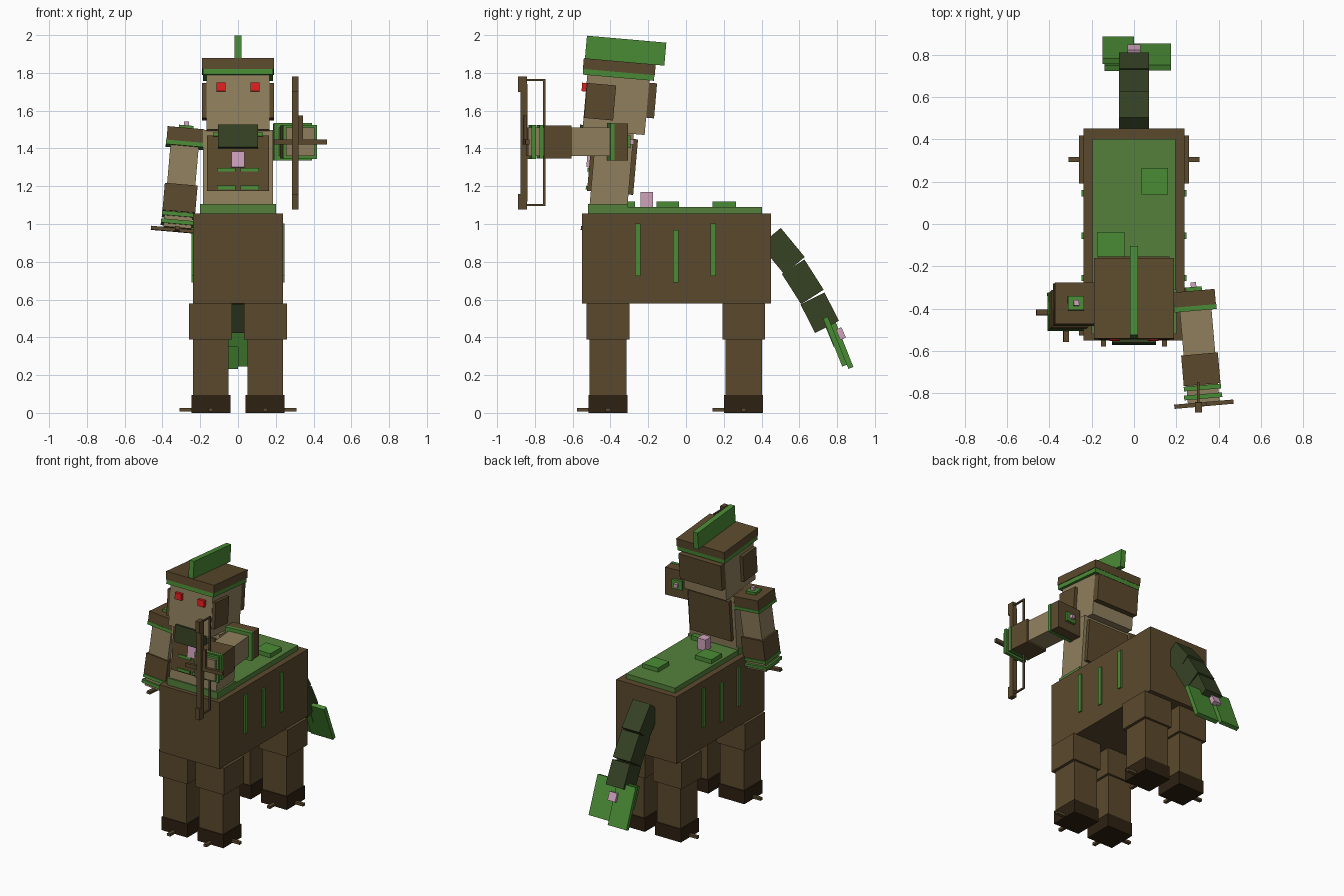
import bpy, bmesh, math
from mathutils import Matrix, Vector

if "Cube" in bpy.data.objects:
    bpy.data.objects.remove(bpy.data.objects["Cube"])


def material(name, rgb):
    lin = [(c / 255 / 12.92) if c < 11 else ((c / 255 + 0.055) / 1.055) ** 2.4 for c in rgb]
    m = bpy.data.materials.new(name)
    m.diffuse_color = (*lin, 1)
    m.use_nodes = True
    m.node_tree.nodes["Principled BSDF"].inputs["Base Color"].default_value = m.diffuse_color
    return m


BARK = material("bark brown", (91, 73, 45))
WOOD = material("pale wood", (143, 127, 93))
LEAF = material("leaf green", (74, 139, 53))
MOSS = material("moss green", (85, 128, 59))
VINE = material("dark vine green", (54, 66, 36))
HOOF = material("dark hoof brown", (45, 33, 17))
RED = material("eye red", (222, 30, 30))
PINK = material("blossom pink", (208, 162, 188))


def box(name, xs, ys, zs, mat, frame=Matrix()):
    """Box from three (min, max) ranges, placed in a frame."""
    bm = bmesh.new()
    bmesh.ops.create_cube(bm, size=1)
    for v in bm.verts:
        v.co = Vector(((xs[0] + xs[1]) / 2 + v.co.x * (xs[1] - xs[0]),
                       (ys[0] + ys[1]) / 2 + v.co.y * (ys[1] - ys[0]),
                       (zs[0] + zs[1]) / 2 + v.co.z * (zs[1] - zs[0])))
    bm.transform(frame)
    me = bpy.data.meshes.new(name)
    bm.to_mesh(me)
    bm.free()
    me.materials.append(mat)
    ob = bpy.data.objects.new(name, me)
    bpy.context.collection.objects.link(ob)
    return ob


def sym(w):
    return (-w, w)


def side(s, a, b):
    """Range a..b mirrored to side s."""
    return (a, b) if s > 0 else (-b, -a)


def rot(deg, axis):
    return Matrix.Rotation(math.radians(deg), 4, axis)


# Body and its mossy back
box("body", sym(0.238), (-0.55, 0.45), (0.578, 1.055), BARK)
box("back_moss", sym(0.195), (-0.5, 0.402), (1.05, 1.09), MOSS)
box("waist_moss", sym(0.2), (-0.52, -0.31), (1.05, 1.105), MOSS)
box("moss_patch_front", (0.05, 0.15), (-0.38, -0.27), (1.08, 1.12), LEAF)
box("moss_patch_middle", (-0.175, -0.045), (-0.155, -0.038), (1.08, 1.12), LEAF)
box("moss_patch_rear", (0.035, 0.16), (0.14, 0.265), (1.08, 1.12), LEAF)
box("back_blossom", sym(0.032), (-0.24, -0.175), (1.08, 1.17), PINK)

# Hanging vines on the flanks
for s in (-1, 1):
    for y, z in ((-0.255, 0.725), (-0.055, 0.69), (0.145, 0.725)):
        box("flank_vine", side(s, 0.235, 0.247), (y - 0.015, y + 0.015), (z, z + 0.278), LEAF)

# Four legs with hooves and root toes
for s in (-1, 1):
    for y in (-0.413, 0.305):
        box("upper_leg", side(s, 0.033, 0.259), (y - 0.113, y + 0.113), (0.388, 0.58), BARK)
        box("lower_leg", side(s, 0.05, 0.238), (y - 0.097, y + 0.097), (0.09, 0.39), BARK)
        box("hoof", side(s, 0.04, 0.245), (y - 0.103, y + 0.103), (0, 0.095), HOOF)
        box("outer_toe", side(s, 0.22, 0.31), (y - 0.012, y + 0.012), (0.007, 0.025), BARK)
        box("front_toe", side(s, 0.132, 0.156), (y - 0.165, y - 0.08), (0.007, 0.025), BARK)

# Torso, leaning slightly back
T = Matrix.Translation((0, -0.41, 1.1)) @ rot(-5, 'X')
box("torso", sym(0.186), sym(0.1), (-0.01, 0.39), WOOD, T)
box("chest_plate", sym(0.163), (-0.12, -0.09), (0.065, 0.36), BARK, T)
box("back_plate", sym(0.163), (0.09, 0.125), (0.065, 0.36), BARK, T)
for s in (-1, 1):
    for z in (0.072, 0.167):
        box("chest_vine", side(s, 0.012, 0.11), (-0.128, -0.11), (z, z + 0.02), LEAF, T)
box("collar_vine", sym(0.132), (-0.128, -0.11), (0.355, 0.375), LEAF, T)
box("chest_blossom", sym(0.034), (-0.135, -0.11), (0.19, 0.272), PINK, T)

# Head, tilted the same way
H = Matrix.Translation((0, -0.37, 1.64)) @ rot(-5, 'X')
box("head", sym(0.167), sym(0.165), sym(0.155), WOOD, H)
box("hat_band", sym(0.186), sym(0.189), (0.135, 0.165), LEAF, H)
box("hat", sym(0.19), sym(0.191), (0.165, 0.222), BARK, H)
box("crest", sym(0.019), (-0.185, 0.237), (0.22, 0.342), LEAF, H)
box("head_back_plate", sym(0.167), (0.16, 0.207), (-0.063, 0.123), BARK, H)
box("beard", sym(0.105), (-0.18, -0.11), (-0.25, -0.13), VINE, H)
for s in (-1, 1):
    box("cheek_plate", side(s, 0.16, 0.19), (-0.162, -0.008), (-0.093, 0.093), BARK, H)
    box("eye", side(s, 0.065, 0.115), (-0.188, -0.16), (0.047, 0.092), RED, H)


# Arm built downwards from the shoulder top
def arm(label, F):
    def part(name, w, top, bottom, mat, d=None):
        box(label + name, sym(w), sym(d or w), (-bottom, -top), mat, F)
    part("shoulder_patch", 0.038, -0.018, 0.01, LEAF, 0.033)
    part("shoulder_blossom", 0.013, -0.04, 0.0, PINK)
    part("shoulder_pad", 0.098, 0, 0.072, BARK)
    part("shoulder_moss", 0.1, 0.072, 0.095, LEAF)
    part("upper_arm", 0.075, 0.09, 0.31, WOOD)
    part("forearm", 0.087, 0.3, 0.445, BARK)
    part("wrist", 0.075, 0.44, 0.53, WOOD)
    part("wrist_moss", 0.088, 0.448, 0.47, LEAF)
    part("hand_moss", 0.09, 0.49, 0.512, LEAF)
    part("side_fingers", 0.14, 0.528, 0.548, BARK, 0.013)
    box(label + "front_finger", sym(0.013), (-0.14, 0), (-0.547, -0.529), BARK, F)


arm("hanging_", Matrix.Translation((-0.275, -0.375, 1.502)) @ rot(5, 'Y') @ rot(-4.5, 'X'))
arm("raised_", Matrix.Translation((0.283, -0.315, 1.435)) @ rot(5, 'Z') @ rot(-90, 'X'))

# Bow with square string
BX = (0.287, 0.32)
box("bow_stave", BX, (-0.877, -0.84), (1.12, 1.74), BARK)
box("bow_grip", BX, (-0.868, -0.82), (1.345, 1.51), BARK)
for z0, z1, zs in ((1.7, 1.782, 1.762), (1.078, 1.16, 1.1)):
    box("bow_tip", BX, (-0.89, -0.842), (z0, z1), BARK)
    box("string_end", (0.298, 0.309), (-0.86, -0.745), (zs - 0.005, zs + 0.005), BARK)
box("bow_string", (0.298, 0.309), (-0.757, -0.745), (1.1, 1.762), BARK)


# Tail segments and leaves, each laid along a line in the middle plane
def along(name, a, b, xs, thick, mat):
    dy, dz = b[0] - a[0], b[1] - a[1]
    F = Matrix.Translation((0, *a)) @ Matrix.Rotation(math.atan2(dy, -dz), 4, 'X')
    box(name, xs, sym(thick), (-math.hypot(dy, dz), 0), mat, F)


for a, b in (((0.447, 0.934), (0.574, 0.78)), ((0.567, 0.774), (0.669, 0.614)),
             ((0.67, 0.606), (0.746, 0.455))):
    along("tail_segment", a, b, sym(0.07), 0.071, VINE)
along("tail_leaf_left", (0.768, 0.505), (0.873, 0.238), (-0.148, 0.0), 0.014, LEAF)
along("tail_leaf_right", (0.738, 0.505), (0.84, 0.25), (0.0, 0.175), 0.014, LEAF)
along("tail_leaf_middle", (0.735, 0.5), (0.795, 0.355), (-0.14, 0.05), 0.014, LEAF)
along("tail_blossom", (0.808, 0.447), (0.832, 0.392), sym(0.03), 0.016, PINK)
